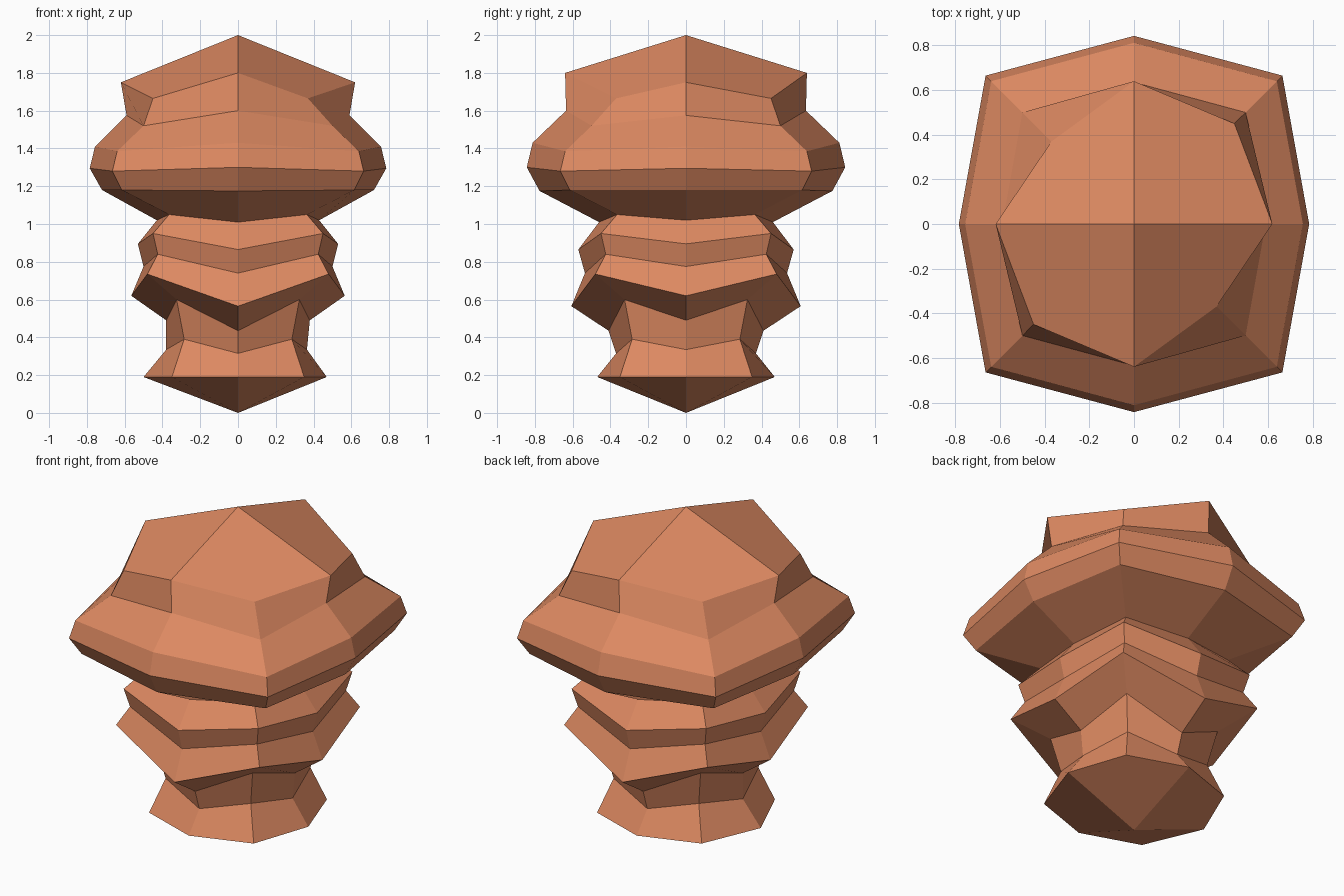
import bpy, bmesh

if "Cube" in bpy.data.objects:
    bpy.data.objects.remove(bpy.data.objects["Cube"])

# Ring profile, top to bottom: side (x, z), front/back (y, z), corner (offset, z)
RINGS = [
    (0.62, 1.75, 0.64, 1.80, 0.45, 1.665),
    (0.59, 1.575, 0.635, 1.60, 0.50, 1.52),
    (0.757, 1.41, 0.812, 1.43, 0.64, 1.385),
    (0.785, 1.295, 0.843, 1.30, 0.665, 1.28),
    (0.72, 1.18, 0.775, 1.175, 0.615, 1.18),
    (0.43, 1.02, 0.46, 1.01, 0.365, 1.05),
    (0.53, 0.895, 0.57, 0.865, 0.45, 0.95),
    (0.50, 0.775, 0.535, 0.74, 0.425, 0.84),
    (0.565, 0.62, 0.607, 0.565, 0.48, 0.735),
    (0.38, 0.49, 0.41, 0.435, 0.325, 0.60),
    (0.365, 0.335, 0.37, 0.315, 0.285, 0.39),
    (0.47, 0.19, 0.47, 0.19, 0.35, 0.19),
]


def ring_points(i, ring):
    """Eight points, counter-clockwise from +x."""
    rx, zx, ry, zy, d, zd = ring
    d2 = 0.37 if i == 0 else d           # two top corners are cut in deeper
    left = rx + {10: 0.015, 11: 0.03}.get(i, 0)   # foot leans out on the left
    return [(rx, 0, zx), (d, d, zd), (0, ry, zy), (-d2, d2, zd),
            (-left, 0, zx), (-d, -d, zd), (0, -ry, zy), (d2, -d2, zd)]


bm = bmesh.new()
loops = [[bm.verts.new(p) for p in ring_points(i, r)] for i, r in enumerate(RINGS)]

# Side bands
for up, low in zip(loops, loops[1:]):
    for k in range(8):
        n = (k + 1) % 8
        bm.faces.new((up[k], low[k], low[n], up[n]))

# Pointed top and bottom, each closed by four quads
for loop, z in ((loops[0], 2.0), (loops[-1], 0.0)):
    tip = bm.verts.new((0, 0, z))
    for k in range(0, 8, 2):
        bm.faces.new((tip, loop[k], loop[k + 1], loop[(k + 2) % 8]))

bmesh.ops.recalc_face_normals(bm, faces=bm.faces)
mesh = bpy.data.meshes.new("stacked_rock")
bm.to_mesh(mesh)
bm.free()

# Terracotta colour
mat = bpy.data.materials.new("terracotta")
mat.diffuse_color = (0.72, 0.25, 0.12, 1)
mat.use_nodes = True
mat.node_tree.nodes["Principled BSDF"].inputs["Base Color"].default_value = mat.diffuse_color
mesh.materials.append(mat)
obj = bpy.data.objects.new("stacked_rock", mesh)
bpy.context.collection.objects.link(obj)
